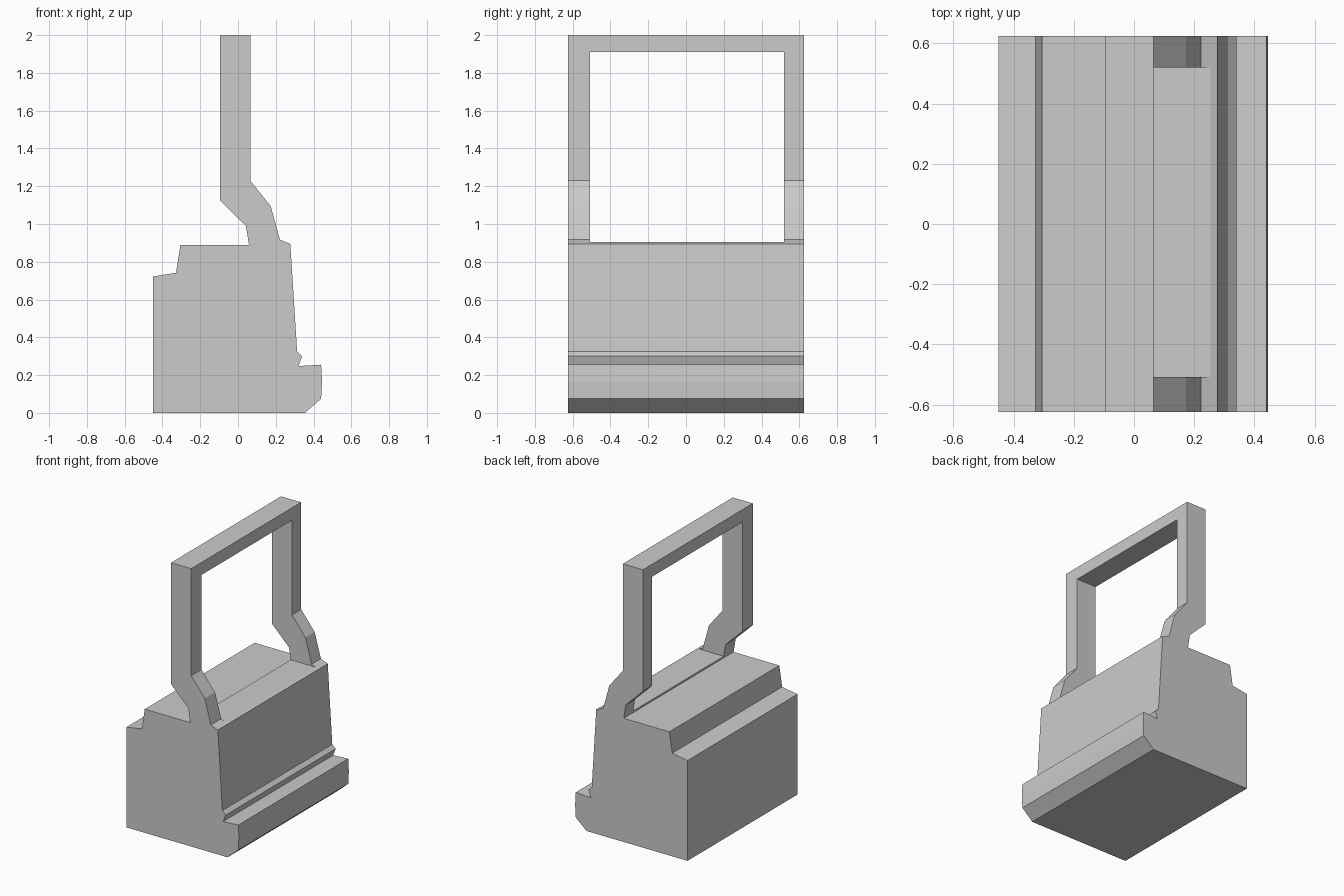
import bpy, bmesh

if "Cube" in bpy.data.objects:
    bpy.data.objects.remove(bpy.data.objects["Cube"])

HALF_WIDTH = 0.625


def extrude_profile(name, points, y0, y1):
    """Extrude a closed x/z outline along y."""
    bm = bmesh.new()
    face = bm.faces.new([bm.verts.new((x, y0, z)) for x, z in points])
    new = bmesh.ops.extrude_face_region(bm, geom=[face])["geom"]
    moved = [v for v in new if isinstance(v, bmesh.types.BMVert)]
    bmesh.ops.translate(bm, verts=moved, vec=(0, y1 - y0, 0))
    bmesh.ops.recalc_face_normals(bm, faces=bm.faces)
    mesh = bpy.data.meshes.new(name)
    bm.to_mesh(mesh)
    bm.free()
    obj = bpy.data.objects.new(name, mesh)
    bpy.context.collection.objects.link(obj)
    return obj


# Side outline: base, front lip, sloped face, cranked frame, stepped back
outline = [
    (-0.45, 0), (0.355, 0), (0.44, 0.075), (0.445, 0.165), (0.44, 0.255),
    (0.32, 0.248), (0.34, 0.30), (0.313, 0.325), (0.277, 0.895),
    (0.222, 0.917), (0.173, 1.095), (0.065, 1.23), (0.065, 2.0),
    (-0.095, 2.0), (-0.095, 1.125), (0.042, 0.99), (0.058, 0.89),
    (-0.305, 0.89), (-0.328, 0.742), (-0.45, 0.722),
]
body = extrude_profile("base_with_frame", outline, -HALF_WIDTH, HALF_WIDTH)

# Window opening through the upright frame
opening = [(-0.6, 0.904), (0.6, 0.904), (0.6, 1.91), (-0.6, 1.91)]
cutter = extrude_profile("window_cutter", opening, -0.508, 0.52)
cutter.hide_render = True

cut = body.modifiers.new("window", 'BOOLEAN')
cut.operation = 'DIFFERENCE'
cut.solver = 'EXACT'
cut.object = cutter
bpy.context.view_layer.objects.active = body
bpy.ops.object.modifier_apply(modifier=cut.name)
bpy.data.objects.remove(cutter)
